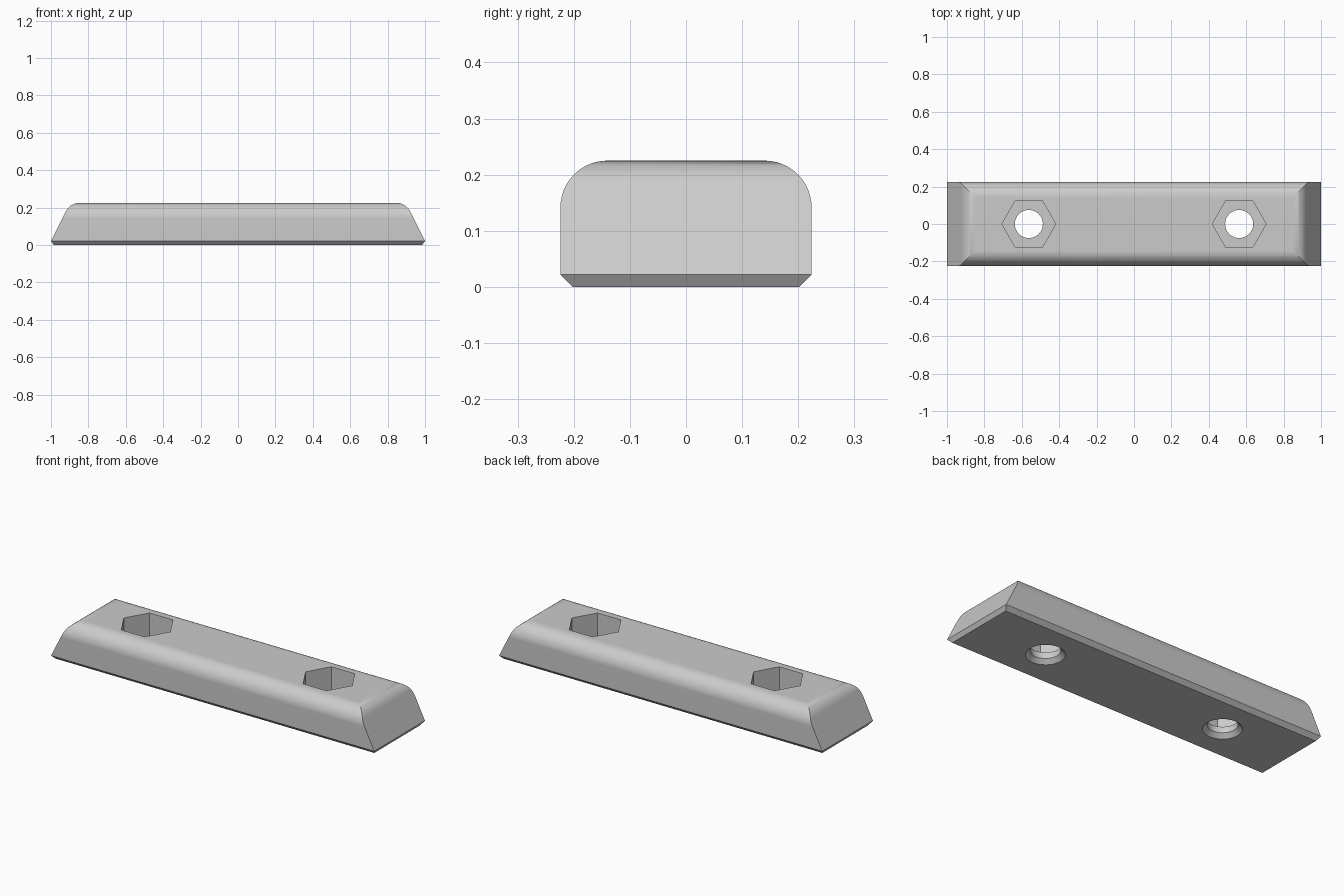
import bpy, bmesh
from math import sin, cos, pi, radians, atan2
from mathutils import Vector

cube = bpy.data.objects.get("Cube")
if cube:
    bpy.data.objects.remove(cube, do_unlink=True)

HEIGHT, HALF_WIDTH, CHAMFER, FILLET = 0.225, 0.224, 0.022, 0.084
HOLE_X = 0.5625
POCKET_FLOOR = 0.056

grey = bpy.data.materials.new("Grey")
grey.use_nodes = True
grey.diffuse_color = (0.6, 0.6, 0.6, 1)
grey.node_tree.nodes["Principled BSDF"].inputs["Base Color"].default_value = (0.6, 0.6, 0.6, 1)


def solid(name, rings):
    """Closed solid skinned through matching rings of points."""
    bm = bmesh.new()
    loops = [[bm.verts.new(p) for p in ring] for ring in rings]
    n = len(loops[0])
    for a, b in zip(loops, loops[1:]):
        for i in range(n):
            j = (i + 1) % n
            bm.faces.new((a[i], a[j], b[j], b[i]))
    bm.faces.new(loops[0][::-1])
    bm.faces.new(loops[-1])
    bmesh.ops.recalc_face_normals(bm, faces=bm.faces)
    mesh = bpy.data.meshes.new(name)
    bm.to_mesh(mesh)
    bm.free()
    mesh.materials.append(grey)
    obj = bpy.data.objects.new(name, mesh)
    bpy.context.collection.objects.link(obj)
    return obj


def fillet(centre, start, end, steps):
    """Arc points around centre, angles in radians."""
    angles = [start + (end - start) * i / steps for i in range(steps + 1)]
    return [(centre[0] + FILLET * cos(a), centre[1] + FILLET * sin(a)) for a in angles]


def mirrored(half):
    return half + [(-u, v) for u, v in reversed(half)]


def turned(name, profile, sides, x):
    """Upright turned cutter from (radius, height) pairs."""
    ring = [2 * pi * i / sides for i in range(sides)]
    return solid(name, [[(x + r * cos(a), r * sin(a), z) for a in ring] for r, z in profile])


def combine(target, cutter, operation):
    mod = target.modifiers.new(operation.title(), "BOOLEAN")
    mod.operation, mod.object, mod.solver = operation, cutter, "EXACT"
    bpy.context.view_layer.objects.active = target
    bpy.ops.object.modifier_apply(modifier=mod.name)
    bpy.data.objects.remove(cutter, do_unlink=True)


# Cross-section: chamfered base, straight sides, rounded shoulders
side = [(HALF_WIDTH - CHAMFER, 0), (HALF_WIDTH, CHAMFER)]
side += fillet((HALF_WIDTH - FILLET, HEIGHT - FILLET), 0, pi / 2, 12)
section = mirrored(side)
bar = solid("mounting_bar", [[(x, y, z) for y, z in section] for x in (-1.1, 1.1)])

# Lengthwise outline: sloping ends rounded into the top
slope = atan2(1, 2)
end = [(0.985, 0), (1, CHAMFER)]
end += fillet((0.846, HEIGHT - FILLET), slope, pi / 2, 10)
outline = mirrored(end)
ends = solid("end_shape", [[(x, y, z) for x, z in outline] for y in (-0.4, 0.4)])
combine(bar, ends, "INTERSECT")

# Hexagonal nut pockets above countersunk bolt holes
for x in (-HOLE_X, HOLE_X):
    combine(bar, turned("nut_pocket", [(0.144, POCKET_FLOOR), (0.144, 0.3)], 6, x), "DIFFERENCE")
    drill = [(0.1075, -0.01), (0.075, 0.0225), (0.075, 0.1)]
    combine(bar, turned("bolt_hole", drill, 48, x), "DIFFERENCE")

# Smooth fillets and holes, crisp edges elsewhere
bpy.ops.object.select_all(action="DESELECT")
bar.select_set(True)
bpy.context.view_layer.objects.active = bar
bpy.ops.object.shade_smooth_by_angle(angle=radians(25))
weighted = bar.modifiers.new("Weighted Normal", "WEIGHTED_NORMAL")
weighted.keep_sharp = True
